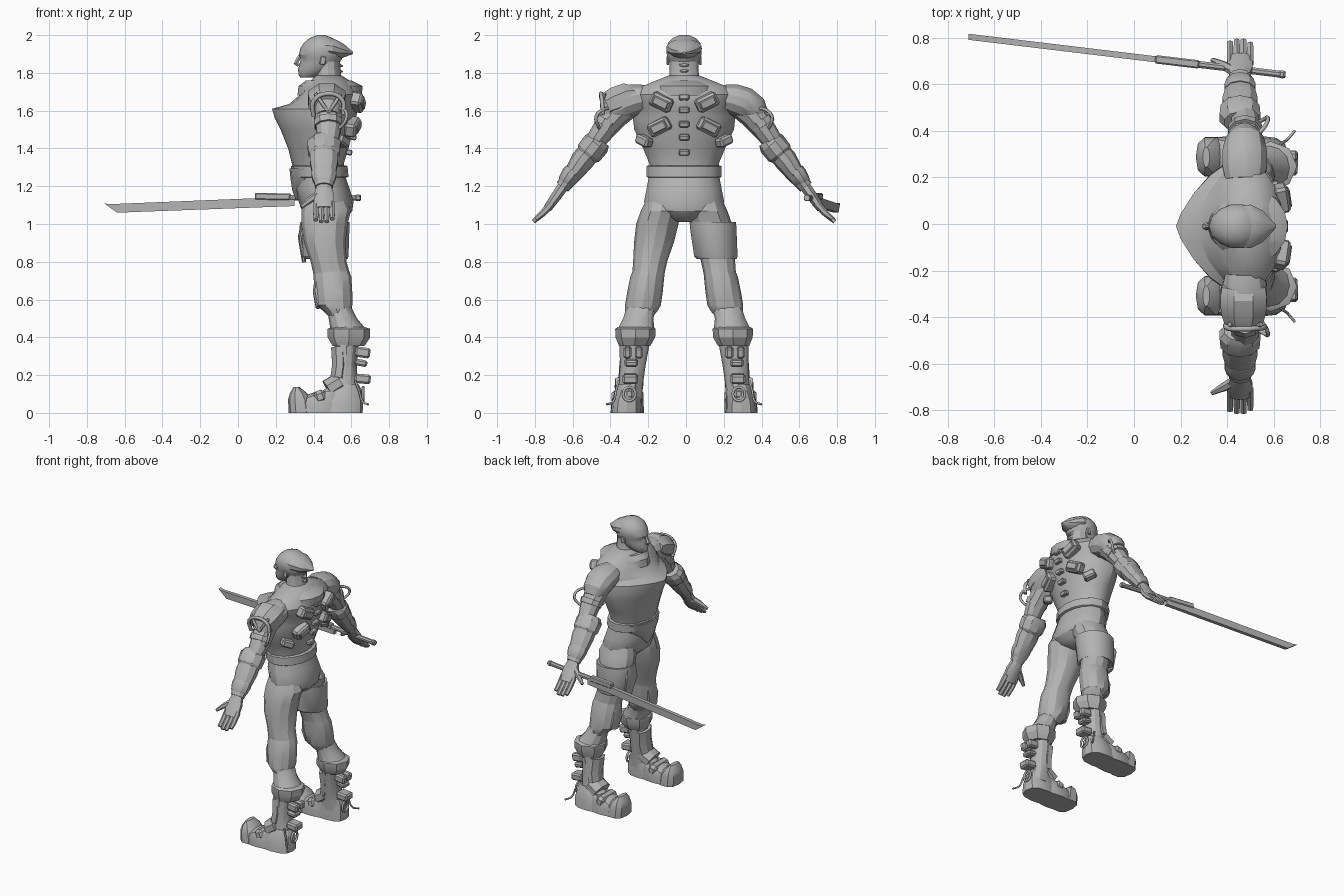
import bpy, bmesh, math
from mathutils import Vector, Euler

grey = bpy.data.materials.new("plain grey")
grey.diffuse_color = (0.45, 0.45, 0.45, 1)


def finish(name, bm, angle=28):
    bmesh.ops.recalc_face_normals(bm, faces=bm.faces)
    me = bpy.data.meshes.new(name)
    bm.to_mesh(me)
    bm.free()
    ob = bpy.data.objects.new(name, me)
    bpy.context.collection.objects.link(ob)
    me.materials.append(grey)
    bpy.ops.object.select_all(action='DESELECT')
    ob.select_set(True)
    bpy.context.view_layer.objects.active = ob
    bpy.ops.object.shade_smooth_by_angle(angle=math.radians(angle))
    return ob


def skin(name, loops):
    bm = bmesh.new()
    rows = [[bm.verts.new(p) for p in loop] for loop in loops]
    n = len(rows[0])
    for a, b in zip(rows, rows[1:]):
        for i in range(n):
            j = (i + 1) % n
            bm.faces.new((a[i], a[j], b[j], b[i]))
    bm.faces.new(rows[0])
    bm.faces.new(rows[-1])
    return finish(name, bm)


def spow(v, e):
    return math.copysign(abs(v) ** e, v)


def loft(name, rings, n=12):
    """Level sections: z, front x, back x, centre y, half width, front exponent."""
    loops = []
    for z, f, b, cy, ry, *e in rings:
        e = e[0] if e else 1
        loop = []
        for i in range(n):
            a = 2 * math.pi * i / n
            c, s = math.cos(a), math.sin(a)
            k = e if (c > 0 or e < 1) else 1
            loop.append(((f + b) / 2 - spow(c, k) * (b - f) / 2, cy + spow(s, k) * ry, z))
        loops.append(loop)
    return skin(name, loops)


def limb(name, pts, n=10, ref=(1, 0, 0)):
    """Sections square to a path: x, y, z, radius along ref, other radius."""
    c = [Vector(p[:3]) for p in pts]
    loops = []
    for i, p in enumerate(pts):
        t = (c[min(i + 1, len(c) - 1)] - c[max(i - 1, 0)]).normalized()
        u = Vector(ref)
        u = (u - u.dot(t) * t).normalized()
        v = t.cross(u)
        loops.append([c[i] + u * p[3] * math.cos(2 * math.pi * (k + .5) / n)
                      + v * p[4] * math.sin(2 * math.pi * (k + .5) / n) for k in range(n)])
    return skin(name, loops)


def box(name, loc, size, rot=(0, 0, 0), bevel=0.008):
    bm = bmesh.new()
    bmesh.ops.create_cube(bm, size=1)
    bmesh.ops.scale(bm, vec=size, verts=bm.verts)
    bmesh.ops.bevel(bm, geom=bm.edges[:], offset=bevel, segments=1, affect='EDGES')
    ob = finish(name, bm)
    ob.location = loc
    ob.rotation_euler = Euler([math.radians(r) for r in rot])
    return ob


def tube(name, pts, r=0.009, cyclic=False):
    cu = bpy.data.curves.new(name, 'CURVE')
    cu.dimensions = '3D'
    cu.bevel_depth, cu.bevel_resolution, cu.use_fill_caps = r, 1, True
    cu.resolution_u = 4
    sp = cu.splines.new('BEZIER')
    sp.bezier_points.add(len(pts) - 1)
    for bp, p in zip(sp.bezier_points, pts):
        bp.co = p
        bp.handle_left_type = bp.handle_right_type = 'AUTO'
    sp.use_cyclic_u = cyclic
    ob = bpy.data.objects.new(name, cu)
    bpy.context.collection.objects.link(ob)
    cu.materials.append(grey)


# Torso, collar, belt and pelvis
loft("torso", [(1.24, .31, .565, 0, .18), (1.32, .285, .56, 0, .187), (1.40, .265, .585, 0, .22, 1.1),
               (1.50, .225, .61, 0, .268, 1.3), (1.56, .195, .625, 0, .275, 1.4), (1.61, .18, .635, 0, .272, 1.5),
               (1.635, .27, .64, 0, .27, 1.3), (1.685, .33, .64, 0, .27), (1.725, .36, .62, 0, .235),
               (1.76, .385, .59, 0, .15), (1.785, .41, .55, 0, .085)], 18)
loft("collar", [(1.68, .315, .655, 0, .18, 1.3), (1.73, .32, .66, 0, .165, 1.3), (1.76, .36, .60, 0, .12)], 16)
loft("belt", [(1.245, .295, .575, 0, .19), (1.25, .285, .585, 0, .198), (1.305, .28, .58, 0, .198), (1.31, .29, .57, 0, .19)], 16)
loft("pelvis", [(1.26, .31, .565, 0, .185), (1.19, .30, .59, 0, .198), (1.12, .32, .612, 0, .212),
                (1.07, .34, .605, 0, .20), (1.035, .38, .58, 0, .12), (1.01, .42, .53, 0, .04)], 16)
loft("belt_front", [(1.295, .272, .48, 0, .17), (1.24, .278, .46, 0, .15), (1.18, .287, .42, 0, .085),
                    (1.13, .305, .38, 0, .02)], 14)

# Neck and head
loft("neck", [(1.72, .37, .57, 0, .10), (1.78, .41, .545, 0, .078), (1.86, .41, .54, 0, .076)], 12)
loft("head", [(1.775, .33, .40, 0, .03), (1.79, .32, .45, 0, .05), (1.82, .318, .51, 0, .068),
              (1.85, .327, .535, 0, .08), (1.875, .332, .55, 0, .087), (1.895, .322, .56, 0, .094),
              (1.93, .33, .555, 0, .096), (1.96, .35, .535, 0, .087), (1.985, .38, .50, 0, .062),
              (2.0, .42, .46, 0, .025)], 14)
limb("nose", [(.327, 0, 1.89, .01, .008), (.314, 0, 1.865, .012, .012), (.308, 0, 1.852, .016, .018),
              (.322, 0, 1.84, .012, .014)], 6)
limb("hair_crest", [(.43, 0, 1.935, .09, .055), (.50, 0, 1.928, .096, .055), (.55, 0, 1.915, .07, .042),
                    (.608, 0, 1.905, .008, .006)], 12, (0, 1, 0))
for z in (1.845, 1.815):
    limb("nape_spike", [(.50, 0, z, .05, .02), (.53, 0, z - .003, .035, .014), (.555, 0, z - .01, .004, .003)], 6, (0, 1, 0))

# Spine studs down the back
for x, z in ((.625, 1.72), (.637, 1.67), (.635, 1.605), (.623, 1.53), (.605, 1.46), (.583, 1.38)):
    box("spine_stud", (x, 0, z), (.045, .055, .03), (0, 12 if z < 1.66 else -8, 0), .006)

for s in (1, -1):
    # Ears
    box("ear", (.45, s * .086, 1.865), (.03, .014, .045), (0, 10, 0), .004)

    # Back pouches and rib clips
    for y, z, x, tilt in ((.12, 1.645, .63, 26), (.13, 1.515, .605, -26)):
        box("back_pouch", (x, s * y, z), (.065, .12, .075), (s * tilt, 8, s * 12), .012)
        box("pouch_flap", (x + .032, s * (y + .006), z - .003), (.016, .085, .045), (s * tilt, 8, s * 12), .005)
    box("rib_clip", (.55, s * .212, 1.44), (.06, .085, .05), (s * 22, 0, s * 38), .01)

    # Arms
    limb("shoulder", [(.475, s * .20, 1.67, .085, .07), (.475, s * .26, 1.66, .10, .085),
                      (.475, s * .32, 1.64, .098, .088), (.475, s * .37, 1.605, .085, .08),
                      (.475, s * .395, 1.57, .06, .06)], 12)
    limb("upper_arm", [(.47, s * .29, 1.64, .08, .075), (.475, s * .365, 1.575, .076, .072),
                       (.48, s * .425, 1.50, .068, .062), (.475, s * .475, 1.43, .056, .052)])
    limb("elbow_cuff", [(.455, s * .445, 1.45, .07, .06), (.455, s * .465, 1.425, .092, .074),
                        (.455, s * .505, 1.375, .088, .072), (.455, s * .52, 1.355, .07, .055)])
    limb("forearm", [(.455, s * .47, 1.42, .07, .06), (.455, s * .54, 1.335, .079, .062),
                     (.455, s * .585, 1.27, .066, .05), (.455, s * .645, 1.195, .048, .038)])
    limb("wrist_cuff", [(.455, s * .585, 1.28, .066, .05), (.455, s * .60, 1.26, .07, .052),
                        (.455, s * .625, 1.225, .06, .045), (.455, s * .635, 1.21, .045, .035)])
    limb("palm", [(.455, s * .64, 1.20, .04, .032), (.455, s * .675, 1.15, .057, .03),
                  (.455, s * .725, 1.08, .06, .024)], 8)
    for i, end in enumerate((.79, .798, .798, .785)):
        x = .412 + i * .029
        limb("finger", [(x, s * .70, 1.11, .016, .02), (x, s * .745, 1.06, .016, .018),
                        (x, s * end, 1.05 - (end - .765) * 1.15, .014, .012)], 6)
    limb("thumb", [(.43, s * .665, 1.16, .022, .022), (.385, s * .69, 1.13, .02, .018),
                   (.335, s * .715, 1.09, .01, .01)], 6, (0, 1, 0))
    # Hose loop behind the arm
    tube("arm_hose", [(.50, s * .37, 1.60), (.555, s * .42, 1.61), (.575, s * .465, 1.57),
                      (.55, s * .455, 1.52), (.50, s * .43, 1.49)])
    limb("arm_band", [(.477, s * .40, 1.545, .077, .072), (.478, s * .42, 1.515, .075, .07)])

    # Legs
    loft("leg", [(1.13, .35, .57, s * .115, .085), (1.07, .335, .598, s * .122, .107), (1.0, .335, .58, s * .142, .112),
                 (.90, .35, .57, s * .16, .105), (.80, .385, .575, s * .18, .09), (.73, .40, .595, s * .19, .085)])
    loft("knee_sleeve", [(.76, .40, .585, s * .185, .083), (.72, .40, .60, s * .195, .09), (.64, .405, .605, s * .207, .094),
                         (.57, .415, .605, s * .218, .095), (.54, .45, .60, s * .226, .086), (.51, .48, .58, s * .235, .07)])
    limb("knee_pad", [(.425, s * .19, .72, .02, .045), (.415, s * .205, .64, .02, .055), (.43, s * .22, .56, .02, .05)], 8)
    loft("calf", [(.56, .47, .60, s * .226, .078), (.50, .48, .63, s * .243, .08), (.44, .49, .68, s * .255, .098)])
    loft("boot_cuff", [(.455, .50, .67, s * .256, .093), (.445, .475, .70, s * .258, .107),
                       (.40, .475, .70, s * .258, .105), (.355, .50, .67, s * .262, .083)], 8)
    loft("boot_shaft", [(.37, .51, .64, s * .262, .08), (.25, .515, .63, s * .272, .068),
                        (.15, .50, .63, s * .282, .064), (.07, .47, .655, s * .292, .07)])
    limb("shin_guard", [(.535, s * .265, .345, .045, .074), (.54, s * .275, .25, .045, .074),
                        (.53, s * .283, .18, .045, .07)], 8)
    loft("sole_and_heel", [(0, .42, .66, s * .304, .084, .75), (.06, .42, .662, s * .302, .079, .75),
                           (.12, .45, .655, s * .296, .07), (.15, .50, .64, s * .29, .06)], 12)
    loft("foot", [(0, .285, .56, s * .301, .088, .75), (.05, .285, .56, s * .30, .086, .75),
                  (.08, .32, .56, s * .299, .079, .8), (.115, .42, .58, s * .297, .068)], 12)
    loft("toe_cap", [(0, .268, .40, s * .298, .088, .75), (.07, .265, .39, s * .298, .086, .75),
                     (.105, .275, .365, s * .298, .074, .8), (.138, .295, .325, s * .298, .045)], 10)
    box("instep_strap", (.435, s * .299, .085), (.065, .17, .07), (0, -18, 0), .018)
    limb("ankle_strap", [(.475, s * .295, .125, .055, .078), (.54, s * .29, .165, .052, .08)], 8, (0, 0, 1))
    # Buckles and heel fittings
    for y in (.24, .30):
        box("boot_buckle", (.66, s * y, .32), (.08, .042, .055), (0, 8, 0), .01)
    box("heel_buckle", (.65, s * .28, .265), (.07, .07, .035), (0, 10, 0), .01)
    box("heel_clip", (.66, s * .285, .18), (.085, .08, .05), (0, 5, 0), .01)
    tube("heel_ring", [(.662, s * .29 + .032 * math.cos(k * math.pi / 3), .10 + .036 * math.sin(k * math.pi / 3))
                       for k in range(6)], .008, True)
    box("heel_knob", (.645, s * .29, .10), (.03, .04, .04))
    tube("boot_wire", [(.62, s * .345, .17), (.64, s * .36, .12), (.66, s * .375, .06), (.69, s * .41, .045)], .006)

# Heavier plate, rim and prongs on the left shoulder
limb("shoulder_plate", [(.47, -.255, 1.69, .10, .05), (.47, -.29, 1.675, .108, .082),
                        (.47, -.36, 1.645, .105, .088), (.47, -.405, 1.625, .09, .075)], 8)
tube("shoulder_rim", [(.40, -.41, 1.57), (.40, -.435, 1.65), (.47, -.44, 1.69),
                      (.55, -.435, 1.66), (.56, -.43, 1.58)], .012)
for x in (.41, .545):
    tube("shoulder_prong", [(x, -.42, 1.69), ((x + .48) / 2, -.435, 1.64), (.48, -.43, 1.59)], .01)

# Thigh guard on the right leg
loft("thigh_guard", [(.825, .375, .56, .178, .085), (.815, .345, .58, .172, .108), (.83, .335, .585, .168, .118),
                     (.98, .325, .59, .154, .126), (1.01, .33, .59, .152, .126), (1.005, .35, .57, .15, .105)], 14)
limb("thigh_plate", [(.345, .14, 1.0, .012, .05), (.33, .16, .93, .014, .065), (.35, .175, .80, .012, .04)], 8)

# The body sits slightly to one side of the sword arm
for ob in bpy.data.objects:
    ob.location.y -= .01


# Sword: grip, guard and a blade with an angled tip
def along(x):
    return .64 + (.65 - x) * .12


limb("sword_grip", [(x, along(x), 1.138, .016, .016) for x in (.65, .63, .45, .27)], 8, (0, 1, 0))
box("sword_pommel", (.635, along(.635), 1.138), (.03, .033, .034), (0, 0, -6.8))
box("sword_guard", (.185, along(.185), 1.145), (.19, .036, .036), (0, 1, -6.8), .006)
bm = bmesh.new()
sides = [[bm.verts.new((x, along(x) + o, z)) for x, z in
          ((.30, 1.145), (.30, 1.095), (-.64, 1.06), (-.71, 1.11), (-.68, 1.105))] for o in (-.013, .013)]
for side in sides:
    bm.faces.new(side)
for k in range(5):
    j = (k + 1) % 5
    bm.faces.new((sides[0][k], sides[0][j], sides[1][j], sides[1][k]))
finish("sword_blade", bm)
